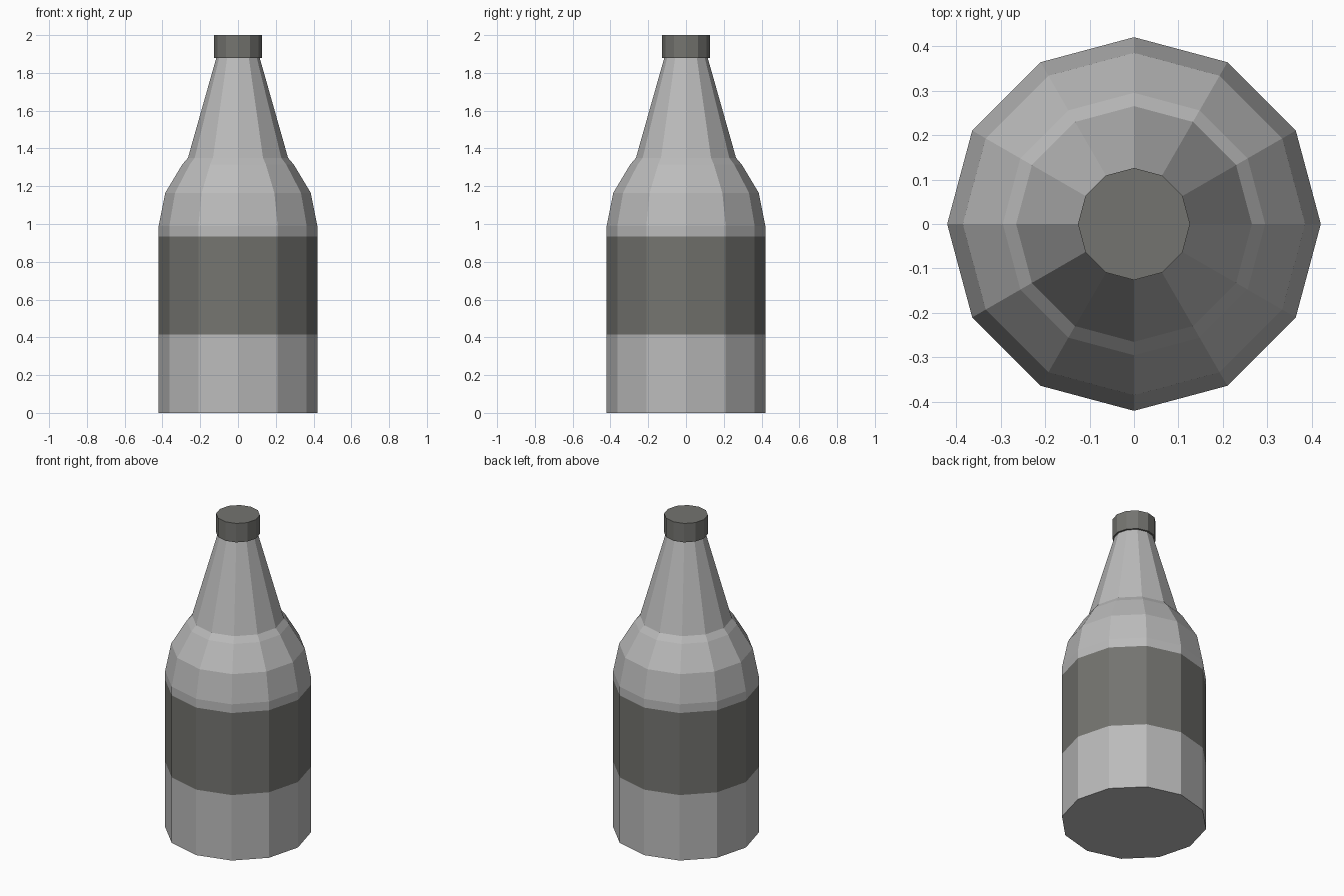
import bpy
import bmesh
from math import cos, sin, tau

SIDES = 12

cube = bpy.data.objects.get("Cube")
if cube:
    bpy.data.objects.remove(cube, do_unlink=True)


def make_material(name, color):
    mat = bpy.data.materials.new(name)
    mat.use_nodes = True
    mat.diffuse_color = color
    mat.node_tree.nodes["Principled BSDF"].inputs["Base Color"].default_value = color
    return mat


def lathe(name, profile, materials):
    """Revolve (radius, height) points into a closed, flat-faced solid."""
    bm = bmesh.new()
    rings = [[bm.verts.new((r * cos(tau * i / SIDES), r * sin(tau * i / SIDES), z))
              for i in range(SIDES)] for r, z in profile]
    for low, high in zip(rings, rings[1:]):
        for i in range(SIDES):
            j = (i + 1) % SIDES
            bm.faces.new((low[i], low[j], high[j], high[i]))
    bm.faces.new(rings[0][::-1])
    bm.faces.new(rings[-1])
    mesh = bpy.data.meshes.new(name)
    bm.to_mesh(mesh)
    bm.free()
    for mat in materials:
        mesh.materials.append(mat)
    obj = bpy.data.objects.new(name, mesh)
    bpy.context.collection.objects.link(obj)
    return obj


glass = make_material("light grey glass", (0.50, 0.50, 0.50, 1))
dark = make_material("dark warm grey", (0.175, 0.175, 0.162, 1))

# Bottle body, shoulder and neck
LABEL_LOW, LABEL_HIGH = 0.415, 0.935
bottle = lathe("bottle", [(0.42, 0), (0.42, LABEL_LOW), (0.42, LABEL_HIGH),
                          (0.42, 0.99), (0.385, 1.165), (0.295, 1.315),
                          (0.265, 1.35), (0.112, 1.89)], [glass, dark])

# Label band painted around the body
for face in bottle.data.polygons:
    if LABEL_LOW < face.center.z < LABEL_HIGH and abs(face.normal.z) < 0.1:
        face.material_index = 1

# Cap
lathe("cap", [(0.126, 1.88), (0.126, 2.0)], [dark])
